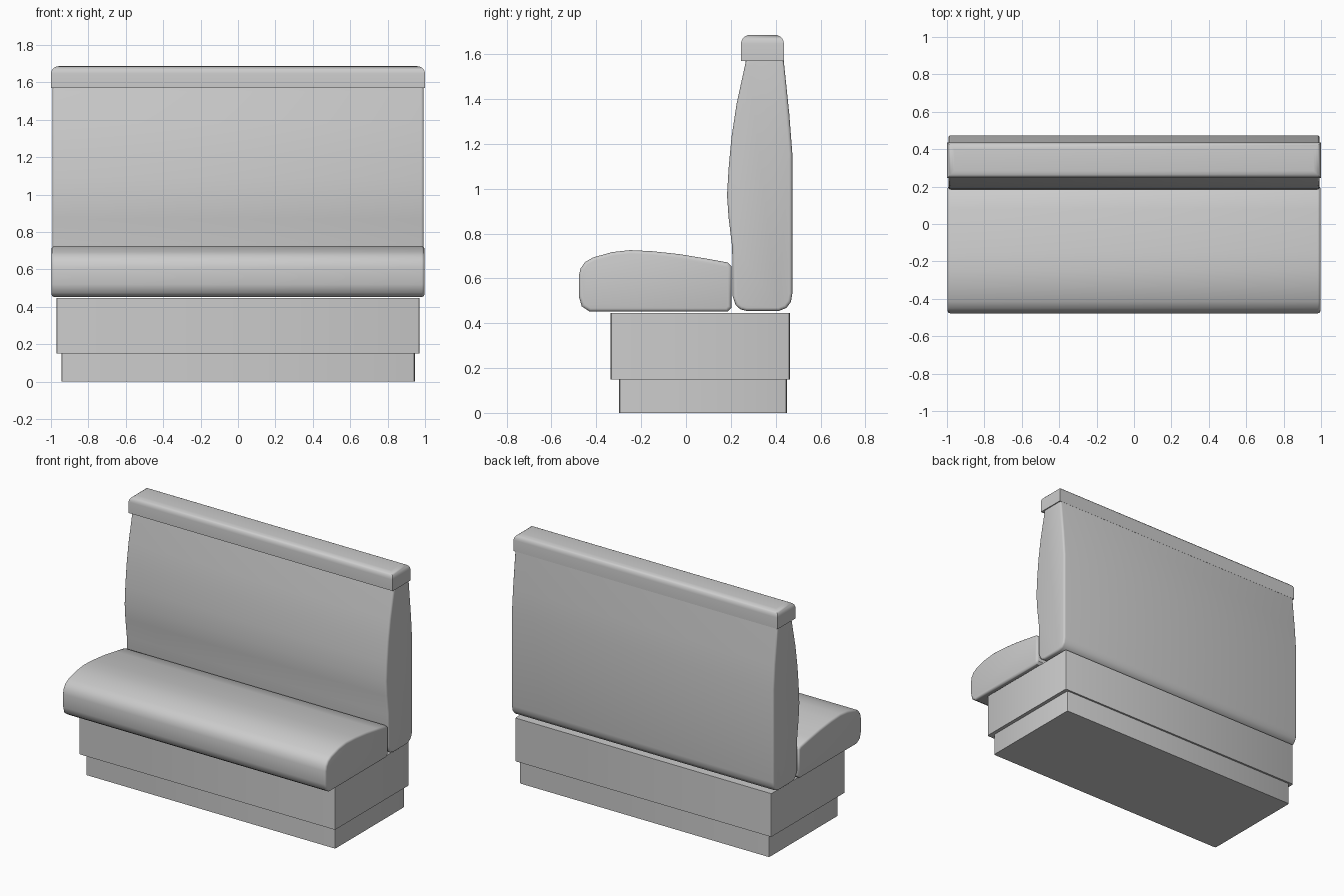
import bpy, bmesh

if "Cube" in bpy.data.objects:
    bpy.data.objects.remove(bpy.data.objects["Cube"])


def finish(bm, name, angle=0.7):
    bmesh.ops.recalc_face_normals(bm, faces=bm.faces)
    mesh = bpy.data.meshes.new(name)
    bm.to_mesh(mesh)
    bm.free()
    ob = bpy.data.objects.new(name, mesh)
    bpy.context.collection.objects.link(ob)
    bpy.ops.object.select_all(action='DESELECT')
    bpy.context.view_layer.objects.active = ob
    ob.select_set(True)
    bpy.ops.object.shade_smooth_by_angle(angle=angle)
    return ob


def box(name, hx, y0, y1, z0, z1, pick, radius, segments):
    """Box whose edges chosen by pick(edge) are rounded."""
    bm = bmesh.new()
    bmesh.ops.create_cube(bm, size=1)
    for v in bm.verts:
        v.co = (v.co.x * 2 * hx,
                (y0 + y1) / 2 + v.co.y * (y1 - y0),
                (z0 + z1) / 2 + v.co.z * (z1 - z0))
    bmesh.ops.bevel(bm, geom=[e for e in bm.edges if pick(e)], offset=radius,
                    segments=segments, profile=0.5, affect='EDGES')
    return finish(bm, name)


def cushion(name, profile, hx, radius):
    """Side profile (y, z) extruded along x with rounded end seams."""
    bm = bmesh.new()
    face = bm.faces.new([bm.verts.new((-hx, y, z)) for y, z in profile])
    ext = bmesh.ops.extrude_face_region(bm, geom=[face], use_keep_orig=True)
    verts = [g for g in ext['geom'] if isinstance(g, bmesh.types.BMVert)]
    bmesh.ops.translate(bm, verts=verts, vec=(2 * hx, 0, 0))
    bmesh.ops.recalc_face_normals(bm, faces=bm.faces)
    ends = [e for e in bm.edges
            if abs(e.verts[0].co.x - e.verts[1].co.x) < 1e-5]
    bmesh.ops.bevel(bm, geom=ends, offset=radius, segments=3, profile=0.5,
                    affect='EDGES', clamp_overlap=True)
    return finish(bm, name)


def vertical(e):
    return abs(e.verts[0].co.z - e.verts[1].co.z) > 0.01


def top_edge(e):
    return min(v.co.z for v in e.verts) > 1.6


# Recessed toe kick and base
box("toe_kick", 0.945, -0.298, 0.45, 0.0, 0.152, vertical, 0.01, 2)
box("base", 0.97, -0.336, 0.463, 0.15, 0.446, vertical, 0.01, 2)

# Domed seat cushion
cushion("seat", [
    (-0.43, 0.452), (0.185, 0.452), (0.203, 0.47), (0.203, 0.655),
    (0.185, 0.671), (0.08, 0.69), (-0.03, 0.708), (-0.15, 0.721),
    (-0.25, 0.726), (-0.33, 0.717), (-0.415, 0.693), (-0.45, 0.673),
    (-0.471, 0.643), (-0.478, 0.61), (-0.478, 0.52), (-0.465, 0.475),
], 0.997, 0.015)

# Contoured backrest
cushion("backrest", [
    (0.27, 0.455), (0.415, 0.455), (0.448, 0.468), (0.468, 0.495),
    (0.474, 0.53), (0.474, 1.16), (0.461, 1.33), (0.433, 1.60),
    (0.272, 1.60), (0.263, 1.55), (0.226, 1.38), (0.203, 1.23),
    (0.19, 1.09), (0.183, 0.97), (0.19, 0.87), (0.206, 0.74),
    (0.208, 0.52), (0.222, 0.48), (0.243, 0.462),
], 0.993, 0.014)

# Rounded top rail
box("top_rail", 1.0, 0.245, 0.437, 1.57, 1.686, top_edge, 0.04, 5)
